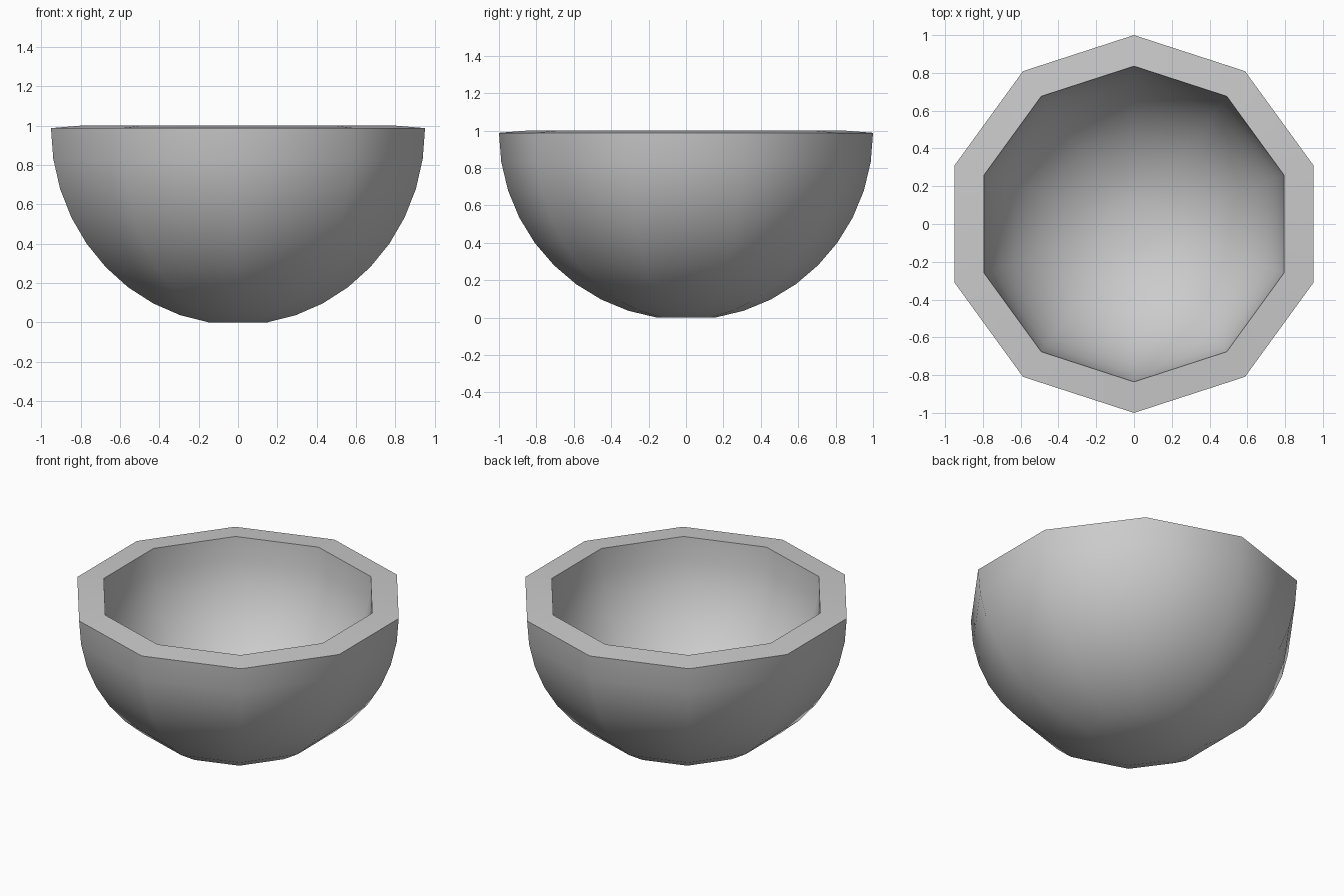
import bpy, bmesh, math

if "Cube" in bpy.data.objects:
    bpy.data.objects.remove(bpy.data.objects["Cube"])

SIDES, STEP, CENTRE_Z, WALL = 10, math.radians(9), 0.988, 0.165

# Half-sphere shell: ten-sided rings every 9 degrees, flat foot
bm = bmesh.new()
rings = []
for k in range(1, 11):
    r, z = math.sin(k * STEP), CENTRE_Z - math.cos(k * STEP)
    rings.append([bm.verts.new((r * math.cos(math.pi / 2 + a * math.tau / SIDES),
                                r * math.sin(math.pi / 2 + a * math.tau / SIDES), z))
                  for a in range(SIDES)])
bm.faces.new(rings[0][::-1])
for low, high in zip(rings, rings[1:]):
    for i in range(SIDES):
        j = (i + 1) % SIDES
        bm.faces.new((low[i], low[j], high[j], high[i]))
bm.normal_update()
mesh = bpy.data.meshes.new("bowl")
bm.to_mesh(mesh)
bm.free()

bowl = bpy.data.objects.new("bowl", mesh)
bpy.context.collection.objects.link(bowl)
bpy.context.view_layer.objects.active = bowl
bowl.select_set(True)

# Thick wall grown inwards, closed by the rim
wall = bowl.modifiers.new("wall", 'SOLIDIFY')
wall.thickness = WALL
wall.offset = -1
bpy.ops.object.modifier_apply(modifier=wall.name)

# Smooth sides, sharp rim
bpy.ops.object.shade_smooth_by_angle(angle=math.radians(50))
